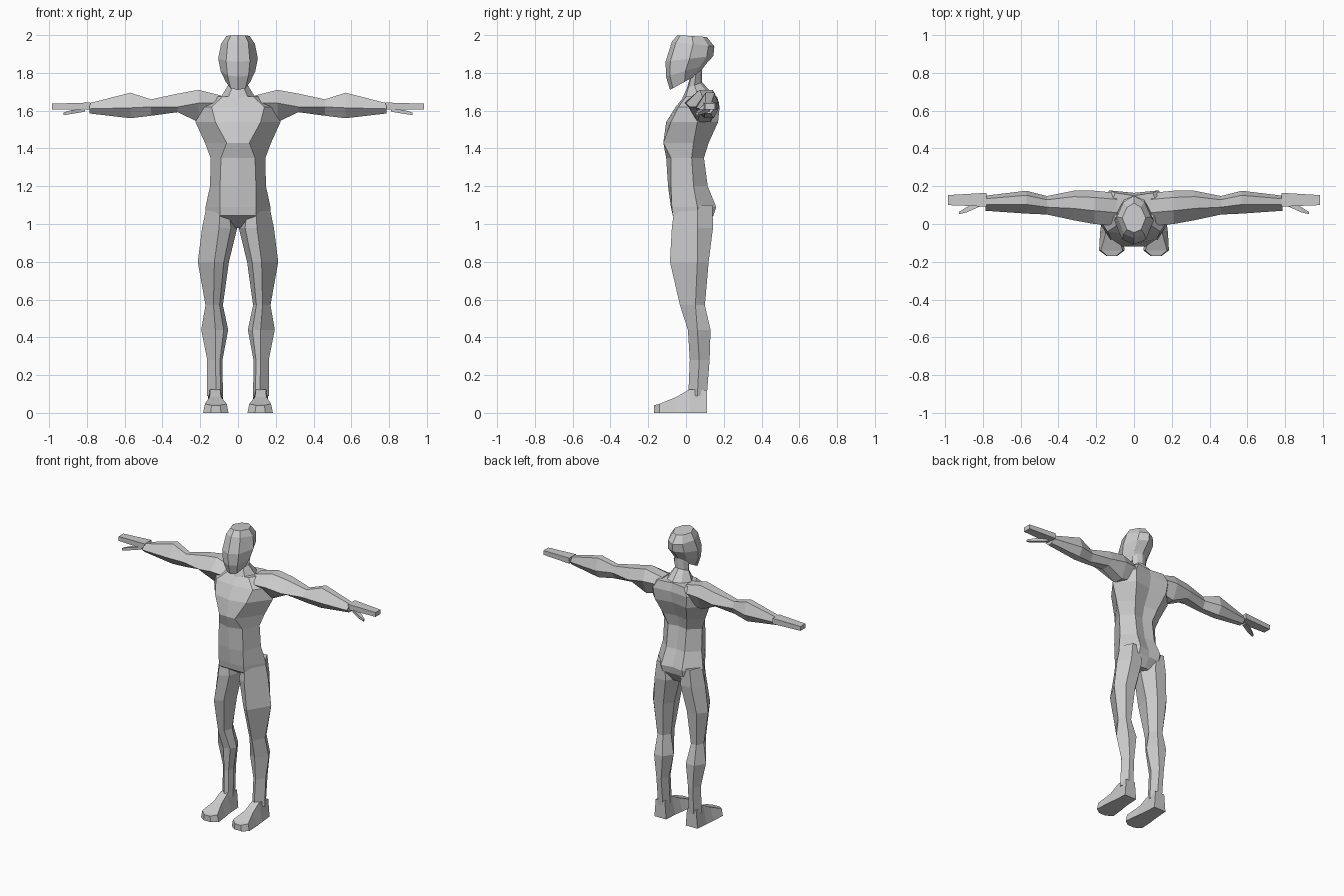
import bpy, bmesh

skin = bpy.data.materials.new("plain_grey")
skin.diffuse_color = (0.6, 0.6, 0.6, 1)


def loft(name, rings, mirror=False):
    """Skin a list of equal-length point loops, cap both ends, optionally mirror in x."""
    bm = bmesh.new()
    loops = [[bm.verts.new(p) for p in ring] for ring in rings]
    n = len(loops[0])
    for a, b in zip(loops, loops[1:]):
        for i in range(n):
            j = (i + 1) % n
            bm.faces.new((a[i], a[j], b[j], b[i]))
    bm.faces.new(loops[0])
    bm.faces.new(loops[-1])
    bmesh.ops.recalc_face_normals(bm, faces=bm.faces)
    me = bpy.data.meshes.new(name)
    bm.to_mesh(me)
    bm.free()
    me.materials.append(skin)
    ob = bpy.data.objects.new(name, me)
    bpy.context.collection.objects.link(ob)
    if mirror:
        mod = ob.modifiers.new("mirror", 'MIRROR')
        mod.use_mirror_merge = False
    return ob


def lerp(a, b, t):
    return a + (b - a) * t


def both_sides(half):
    """Close a half loop running front to back by reflecting it."""
    return half + [(-x, y, z) for x, y, z in half[-2:0:-1]]


# Torso: z, front y, front crease x/y, side x/y, back crease x/y, back y
def torso_ring(z, yf, fx, fy, sx, sy, bx, by, yb):
    return both_sides([(0, yf, z), (fx, fy, z), (sx, sy, z), (bx, by, z), (0, yb, z)])


loft("torso", [torso_ring(*r) for r in [
    (0.98, 0.03, 0.03, 0.03, 0.05, 0.06, 0.04, 0.10, 0.11),
    (1.045, -0.07, 0.095, -0.07, 0.17, 0.06, 0.08, 0.145, 0.145),
    (1.09, -0.08, 0.095, -0.075, 0.172, 0.06, 0.08, 0.16, 0.145),
    (1.20, -0.095, 0.095, -0.08, 0.148, 0.04, 0.07, 0.115, 0.105),
    (1.35, -0.105, 0.09, -0.08, 0.145, 0.03, 0.07, 0.095, 0.08),
    (1.43, -0.12, 0.06, -0.12, 0.175, 0.04, 0.09, 0.12, 0.10),
    (1.54, -0.105, 0.12, -0.08, 0.225, 0.06, 0.12, 0.17, 0.15),
    (1.62, -0.055, 0.14, -0.04, 0.215, 0.07, 0.13, 0.178, 0.165),
    (1.675, -0.01, 0.08, 0.0, 0.13, 0.08, 0.10, 0.165, 0.15)]])


# Head and neck: front y/z, back y/z, half width
def head_ring(yf, zf, yb, zb, w):
    def at(x, t):
        return (x, lerp(yf, yb, t), lerp(zf, zb, t))
    return both_sides([at(0, 0), at(0.6 * w, 0.1), at(w, 0.5), at(0.6 * w, 0.86), at(0, 1)])


loft("head", [head_ring(*r) for r in [
    (-0.045, 2.0, 0.11, 1.99, 0.062),
    (-0.075, 1.965, 0.15, 1.94, 0.09),
    (-0.108, 1.86, 0.145, 1.89, 0.105),
    (-0.106, 1.78, 0.10, 1.84, 0.092),
    (-0.085, 1.71, 0.07, 1.795, 0.065)]])
loft("neck", [head_ring(*r) for r in [
    (0.02, 1.77, 0.085, 1.82, 0.058),
    (0.005, 1.72, 0.085, 1.75, 0.052),
    (-0.02, 1.665, 0.15, 1.68, 0.09)]])


# Arms: x, front y, back y, bottom z, top z, ridge z
def arm_ring(x, yf, yb, zb, zt, zm):
    return [(x, yf, zm), (x, lerp(yf, yb, 0.4), zt), (x, lerp(yf, yb, 0.8), zt),
            (x, yb, zm), (x, lerp(yf, yb, 0.75), zb), (x, lerp(yf, yb, 0.35), zb)]


loft("arm", [arm_ring(*r) for r in [
    (0.09, -0.01, 0.165, 1.57, 1.68, 1.64),
    (0.21, 0.0, 0.176, 1.54, 1.71, 1.64),
    (0.32, 0.02, 0.176, 1.592, 1.69, 1.62),
    (0.46, 0.05, 0.148, 1.573, 1.66, 1.62),
    (0.57, 0.055, 0.176, 1.56, 1.695, 1.615),
    (0.785, 0.07, 0.15, 1.585, 1.64, 1.61)]], True)


# Hand slab and thumb
def box_ring(x, y0, y1, z0, z1):
    return [(x, y0, z0), (x, y1, z0), (x, y1, z1), (x, y0, z1)]


loft("hand", [box_ring(0.78, 0.092, 0.165, 1.605, 1.643),
              box_ring(0.985, 0.10, 0.153, 1.607, 1.637)], True)
loft("thumb", [box_ring(0.81, 0.095, 0.125, 1.595, 1.612),
               box_ring(0.885, 0.062, 0.09, 1.582, 1.602),
               box_ring(0.925, 0.052, 0.065, 1.576, 1.59)], True)


# Legs: z, inner x, outer x, front ridge x, front y, back y, ridge y
def leg_ring(z, xi, xo, xf, yf, yb, ym):
    return [(xi, ym, z), (lerp(xi, xf, 0.35), lerp(ym, yf, 0.75), z), (xf, yf, z),
            (xo, ym, z), (lerp(xf, xo, 0.45), yb, z), (lerp(xf, xi, 0.45), yb, z)]


loft("leg", [leg_ring(*r) for r in [
    (1.10, 0.03, 0.165, 0.095, -0.06, 0.14, 0.06),
    (0.98, 0.004, 0.19, 0.10, -0.075, 0.143, 0.06),
    (0.80, 0.048, 0.213, 0.125, -0.085, 0.12, 0.06),
    (0.57, 0.08, 0.172, 0.13, -0.032, 0.10, 0.05),
    (0.44, 0.052, 0.195, 0.12, 0.01, 0.13, 0.06),
    (0.28, 0.082, 0.163, 0.12, 0.02, 0.125, 0.07),
    (0.09, 0.08, 0.163, 0.115, 0.012, 0.11, 0.06)]], True)


# Feet: y, inner x, outer x, top z, top inset
def foot_ring(y, x0, x1, zt, inset):
    return [(x0, y, 0), (x1, y, 0), (x1 - inset, y, zt), (x0 + inset, y, zt)]


loft("foot", [foot_ring(*r) for r in [
    (0.11, 0.075, 0.165, 0.12, 0.01),
    (0.02, 0.07, 0.172, 0.125, 0.025),
    (-0.05, 0.06, 0.18, 0.085, 0.03),
    (-0.14, 0.05, 0.185, 0.048, 0.01),
    (-0.17, 0.09, 0.145, 0.04, 0.005)]], True)
